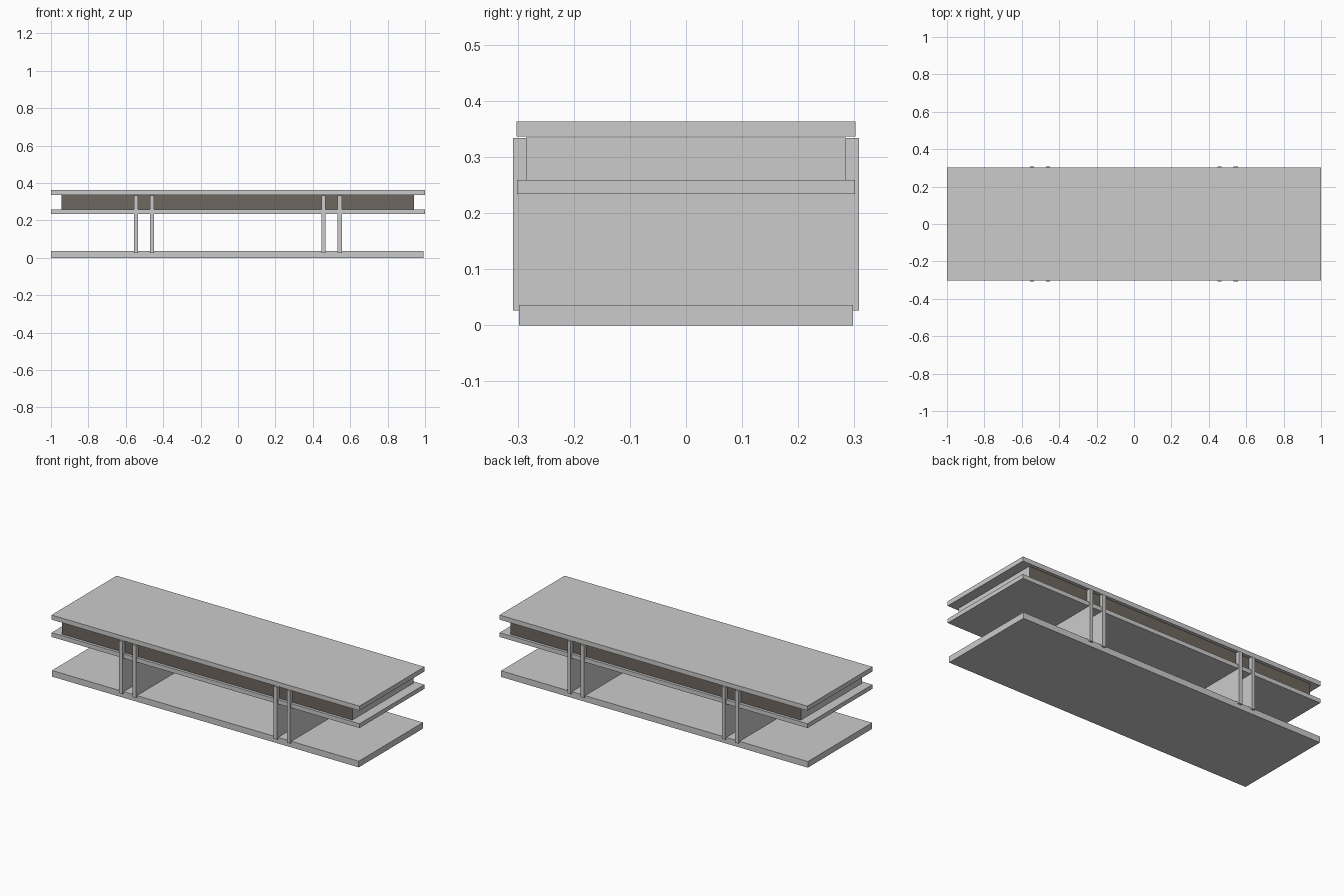
import bpy

if "Cube" in bpy.data.objects:
    bpy.data.objects.remove(bpy.data.objects["Cube"])


def material(name, rgb):
    m = bpy.data.materials.new(name)
    m.diffuse_color = (*rgb, 1)
    m.use_nodes = True
    m.node_tree.nodes["Principled BSDF"].inputs["Base Color"].default_value = m.diffuse_color
    return m


grey = material("light grey", (0.6, 0.6, 0.6))
brown = material("dark brown", (0.155, 0.135, 0.112))


def box(name, x, y, z, mat=grey):
    """Box from (min, max) ranges on each axis."""
    bpy.ops.mesh.primitive_cube_add(size=1)
    ob = bpy.context.object
    ob.name = ob.data.name = name
    for v in ob.data.vertices:
        v.co = [r[0] if c < 0 else r[1] for c, r in zip(v.co, (x, y, z))]
    ob.data.materials.append(mat)
    return ob


# Horizontal boards
box("bottom_board", (-1, 0.993), (-0.298, 0.298), (0, 0.036))
box("middle_shelf", (-1, 1), (-0.301, 0.301), (0.234, 0.259))
box("top_board", (-1, 1), (-0.302, 0.302), (0.336, 0.363))

# Drawer case: grey ends, dark brown long faces front and back
case = box("drawer_case", (-0.945, 0.942), (-0.285, 0.285), (0.259, 0.3345))
case.data.materials.append(brown)
for f in case.data.polygons:
    if abs(f.normal.y) > 0.5:
        f.material_index = 1

# Upright panels in two pairs, running the full depth
for side, cx in (("left", -0.502), ("right", 0.501)):
    for place, dx in (("a", -0.043), ("b", 0.043)):
        x = cx + dx
        box(f"upright_panel_{side}_{place}", (x - 0.011, x + 0.011),
            (-0.308, 0.308), (0.026, 0.334))
